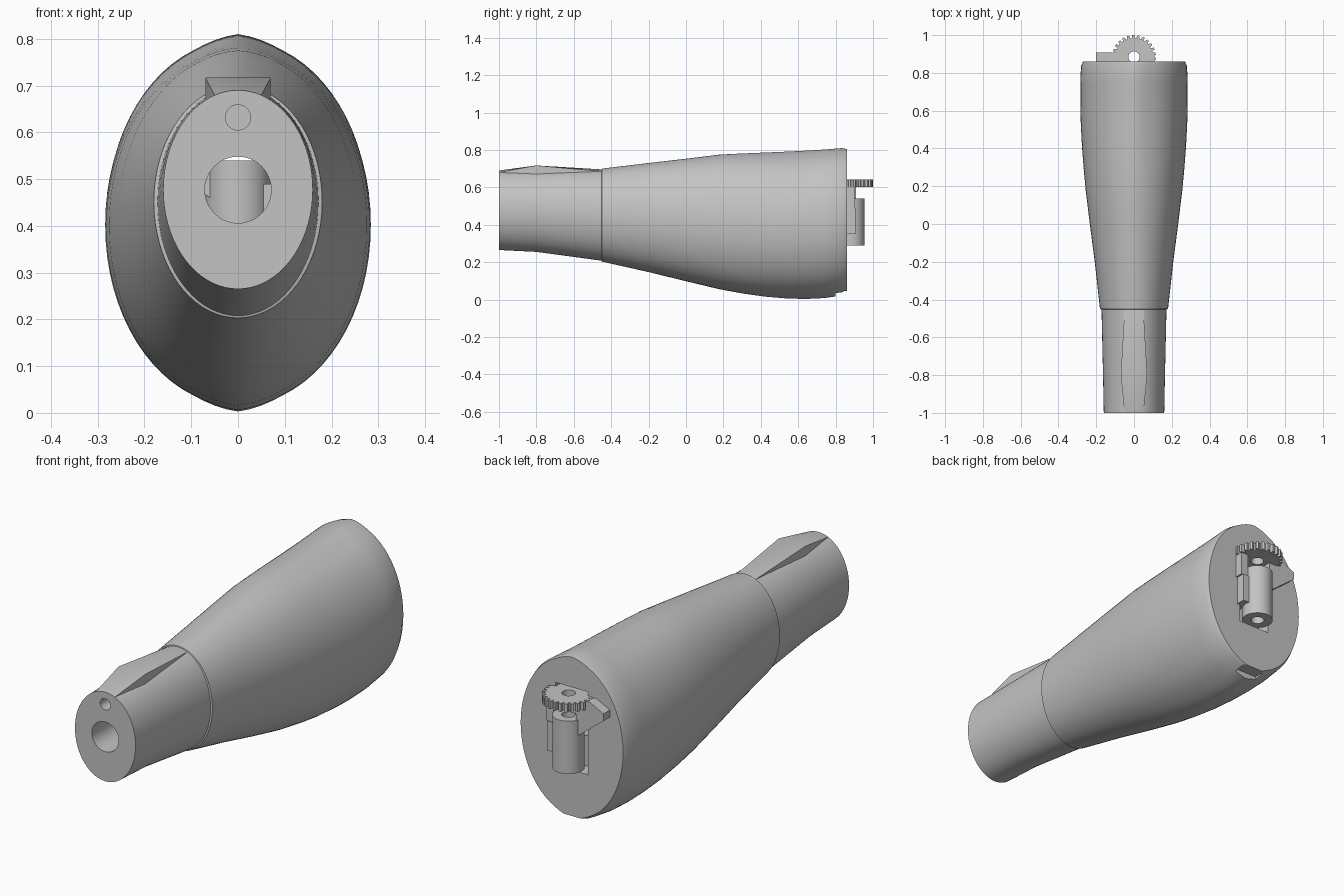
import bpy, bmesh, math

if "Cube" in bpy.data.objects:
    bpy.data.objects.remove(bpy.data.objects["Cube"])

mat = bpy.data.materials.new("grey plastic")
mat.diffuse_color = (0.55, 0.55, 0.55, 1)
mat.use_nodes = True
mat.node_tree.nodes["Principled BSDF"].inputs["Base Color"].default_value = mat.diffuse_color
N = 72


def finish(name, bm, smooth=True):
    bmesh.ops.recalc_face_normals(bm, faces=bm.faces)
    me = bpy.data.meshes.new(name)
    bm.to_mesh(me)
    bm.free()
    me.materials.append(mat)
    ob = bpy.data.objects.new(name, me)
    bpy.context.collection.objects.link(ob)
    if smooth:
        bpy.ops.object.select_all(action='DESELECT')
        ob.select_set(True)
        bpy.context.view_layer.objects.active = ob
        bpy.ops.object.shade_smooth_by_angle(angle=math.radians(30))
    return ob


def section(bm, y, w, lo, hi, peak):
    """Oval cross-section, optionally drawn to a slight point at top and bottom."""
    ring = []
    c, h = (lo + hi) / 2, (hi - lo) / 2 - peak
    for i in range(N):
        a = 2 * math.pi * i / N
        x, s = w * math.cos(a), math.sin(a)
        tip = peak * max(0, 1 - abs(x) / 0.09)
        ring.append(bm.verts.new((x, y, c + h * s + math.copysign(tip, s))))
    return ring


def loft(bm, sections):
    rings = [section(bm, *s) for s in sections]
    for a, b in zip(rings, rings[1:]):
        for i in range(N):
            j = (i + 1) % N
            bm.faces.new((a[i], a[j], b[j], b[i]))
    bm.faces.new(rings[0])
    bm.faces.new(rings[-1])


def prism(bm, pts, axis, lo, hi):
    """Extrude a 2D outline along axis 'y' (x, z) or 'z' (x, y)."""
    place = (lambda p, d: (p[0], d, p[1])) if axis == 'y' else (lambda p, d: (p[0], p[1], d))
    a, b = [[bm.verts.new(place(p, d)) for p in pts] for d in (lo, hi)]
    bm.faces.new(a)
    bm.faces.new(b)
    for i in range(len(pts)):
        j = (i + 1) % len(pts)
        bm.faces.new((a[i], a[j], b[j], b[i]))


def circle(cx, cy, r, n=40):
    return [(cx + r * math.cos(2 * math.pi * i / n), cy + r * math.sin(2 * math.pi * i / n))
            for i in range(n)]


def rect(x0, x1, y0, y1):
    return [(x0, y0), (x1, y0), (x1, y1), (x0, y1)]


def cut(ob, name, pts, axis, lo, hi):
    bm = bmesh.new()
    prism(bm, pts, axis, lo, hi)
    cutter = finish(name, bm, False)
    cutter.hide_render = True
    mod = ob.modifiers.new(name, 'BOOLEAN')
    mod.object = cutter
    mod.operation = 'DIFFERENCE'
    mod.solver = 'EXACT'
    bpy.context.view_layer.objects.active = ob
    bpy.ops.object.modifier_apply(modifier=name)
    bpy.data.objects.remove(cutter)


# Handle: narrow neck, small shoulder step, then the swelling grip
bm = bmesh.new()
loft(bm, [
    (-1.0, .16, .265, .69, 0), (-.8, .164, .255, .692, 0), (-.452, .172, .208, .696, 0),
    (-.45, .18, .203, .70, 0), (-.2, .208, .147, .73, .001), (0, .234, .098, .753, .002),
    (.18, .256, .055, .775, .005), (.3, .267, .033, .781, .007), (.42, .276, .016, .786, .009),
    (.54, .282, .006, .791, .011), (.64, .284, .003, .796, .012), (.74, .284, .008, .802, .012),
    (.835, .281, .022, .81, .012), (.86, .27, .036, .804, .01)])
handle = finish("handle", bm)
cut(handle, "bore", circle(0, .477, .071, 48), 'y', -1.1, 1)
cut(handle, "small_hole", circle(0, .632, .027, 32), 'y', -1.1, -.6)
cut(handle, "rear_slot", rect(-.085, .085, .265, .66), 'y', .79, .9)
cut(handle, "bottom_notch", rect(-.06, .06, -.1, .046), 'y', .8, .9)

# Thumb ridge on the neck: flat crest blending into the oval at both ends
bm = bmesh.new()
rows = []
for y, w, lo, hi, half, flat in ((-1.0, .16, .265, .69, .05, None),
                                 (-.8, .164, .255, .692, .07, .717),
                                 (-.452, .172, .208, .696, .05, None)):
    row = []
    for k in range(9):
        x = half * (k / 4 - 1)
        z = flat or (lo + hi) / 2 + (hi - lo) / 2 * math.sqrt(1 - (x / w) ** 2)
        row.append(bm.verts.new((x, y, z)))
    rim = [bm.verts.new((x, y, .63)) for x in (half, -half)]
    rows.append(row + rim)
for a, b in zip(rows, rows[1:]):
    for k in range(11):
        j = (k + 1) % 11
        bm.faces.new((a[k], a[j], b[j], b[k]))
bm.faces.new(rows[0])
bm.faces.new(rows[-1])
ridge = finish("thumb_ridge", bm)
cut(ridge, "small_hole", circle(0, .632, .027, 32), 'y', -1.1, -.3)

# Toothed wheel at the back
CY = .885
teeth = 26
outline = []
for i in range(teeth):
    for f, r in ((0, .1), (.25, .1), (.42, .116), (.83, .116)):
        a = 2 * math.pi * (i + f) / teeth
        outline.append((r * math.cos(a), CY + r * math.sin(a)))
bm = bmesh.new()
prism(bm, outline, 'z', .603, .642)
gear = finish("toothed_wheel", bm, False)
cut(gear, "wheel_hole", circle(0, CY, .03, 24), 'z', .5, .7)

# Hollow upright barrel below the wheel
bm = bmesh.new()
prism(bm, circle(0, CY, .07), 'z', .288, .54)
barrel = finish("barrel", bm)
cut(barrel, "barrel_hole", circle(0, CY, .03, 24), 'z', .2, .7)

# Side arm with sloping underside, and the two-step bracket opposite
bm = bmesh.new()
prism(bm, [(-.05, .64), (-.13, .64), (-.2, .605), (-.2, .57), (-.06, .46)], 'y', .85, .908)
finish("side_arm", bm, False)
bm = bmesh.new()
prism(bm, rect(.055, .1, .35, .49), 'y', .80, .905)
finish("lower_bracket", bm, False)
bm = bmesh.new()
prism(bm, rect(.07, .108, .49, .64), 'y', .80, .9)
finish("upper_bracket", bm, False)

# Gear rim reaches exactly y = 1
gear.location.y = 1 - max(v.co.y for v in gear.data.vertices)
